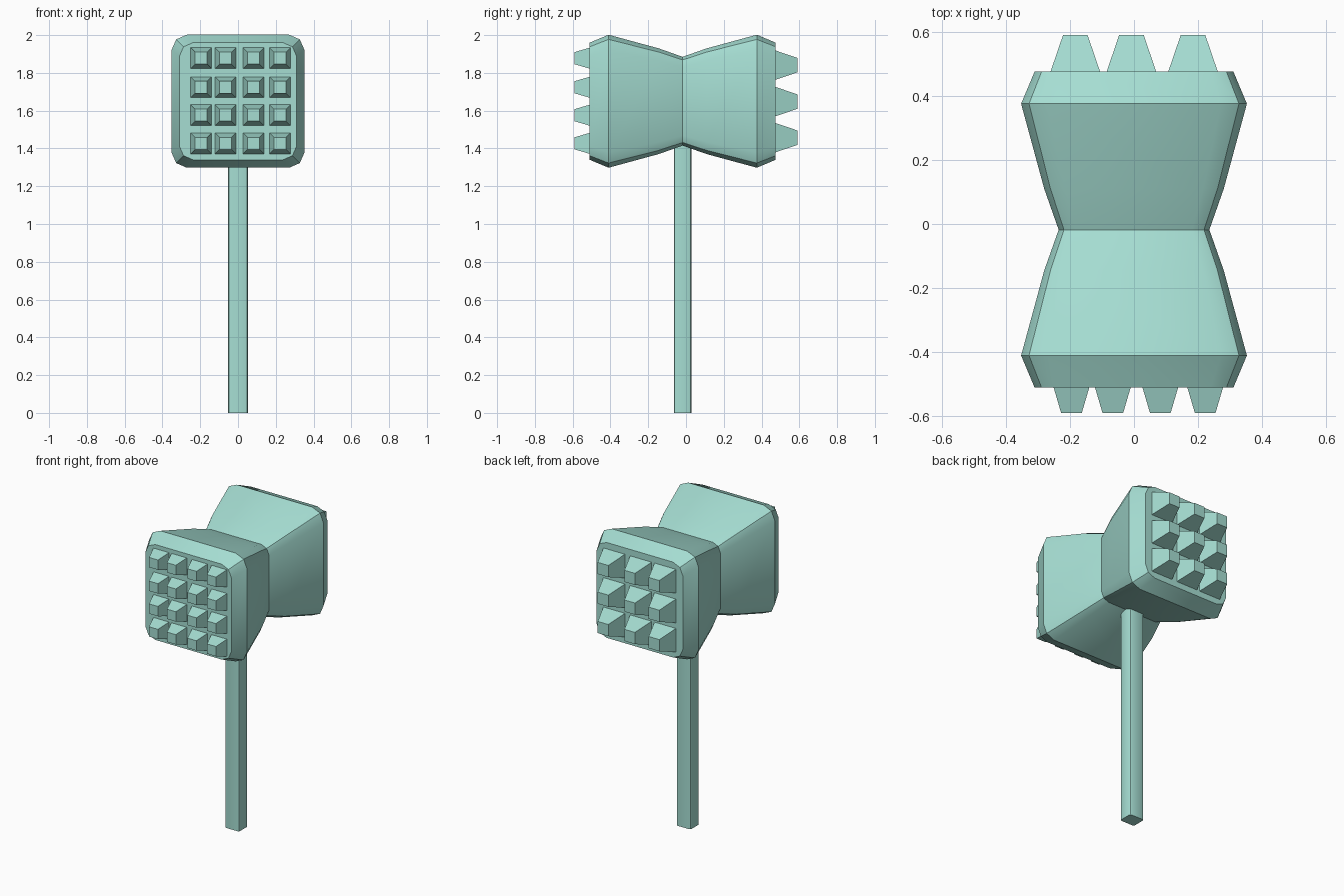
import bpy
import bmesh
import math
from mathutils import Vector

if "Cube" in bpy.data.objects:
    bpy.data.objects.remove(bpy.data.objects["Cube"], do_unlink=True)

mint = bpy.data.materials.new("mint_green")
mint.use_nodes = True
COLOR = (0.38, 0.73, 0.65, 1)
mint.diffuse_color = COLOR
mint.node_tree.nodes["Principled BSDF"].inputs["Base Color"].default_value = COLOR

# Unit cross-sections: a plain square and a square with two-step rounded corners
SQUARE = [(1, 1), (-1, 1), (-1, -1), (1, -1)]
CORNER = [(1, 0.77), (0.93, 0.93), (0.77, 1)]
ROUNDED = []
for sx, sy in SQUARE:
    pts = [(sx * a, sy * b) for a, b in CORNER]
    ROUNDED += pts if sx * sy > 0 else pts[::-1]


def loft(bm, outline, rings, place):
    """Skin scaled copies of an outline; each ring is (position, half_u, half_v)."""
    loops = [[bm.verts.new(place(u * hu, v * hv, t)) for u, v in outline]
             for t, hu, hv in rings]
    n = len(outline)
    for a, b in zip(loops, loops[1:]):
        for i in range(n):
            j = (i + 1) % n
            bm.faces.new((a[i], a[j], b[j], b[i]))
    bm.faces.new(loops[0])
    bm.faces.new(loops[-1])


def finish(bm, name, smooth=True):
    bmesh.ops.recalc_face_normals(bm, faces=bm.faces)
    mesh = bpy.data.meshes.new(name)
    bm.to_mesh(mesh)
    bm.free()
    mesh.materials.append(mint)
    obj = bpy.data.objects.new(name, mesh)
    bpy.context.collection.objects.link(obj)
    if smooth:
        bpy.ops.object.select_all(action="DESELECT")
        obj.select_set(True)
        bpy.context.view_layer.objects.active = obj
        bpy.ops.object.shade_smooth_by_angle(angle=math.radians(30))
    return obj


HEAD_Z = 1.65
MID_Y = -0.018

# Head: waisted block running front to back
bm = bmesh.new()
profile = [(-0.51, 0.31), (-0.41, 0.352), (-0.145, 0.28), (MID_Y, 0.235),
           (0.11, 0.28), (0.375, 0.352), (0.475, 0.31)]
loft(bm, ROUNDED, [(y, h, h) for y, h in profile],
     lambda u, v, t: Vector((u, t, HEAD_Z + v)))
finish(bm, "mallet_head")

# Handle: slim rounded bar
bm = bmesh.new()
loft(bm, ROUNDED, [(0, 0.052, 0.046), (1.5, 0.052, 0.046)],
     lambda u, v, t: Vector((u, MID_Y + v, t)))
finish(bm, "handle")


# Tenderising studs: blunt pyramids in a grid on each striking face
def studs(name, xs, zs, base, tip, y_base, y_tip):
    bm = bmesh.new()
    for x in xs:
        for z in zs:
            loft(bm, SQUARE, [(y_base, base, base), (y_tip, tip, tip)],
                 lambda u, v, t: Vector((x + u, t, z + v)))
    finish(bm, name, smooth=False)


studs("front_studs", [-0.195, -0.066, 0.082, 0.222],
      [1.427, 1.576, 1.724, 1.878], 0.057, 0.032, -0.505, -0.59)
studs("back_studs", [-0.183, -0.008, 0.184],
      [1.457, 1.648, 1.841], 0.079, 0.038, 0.47, 0.59)
